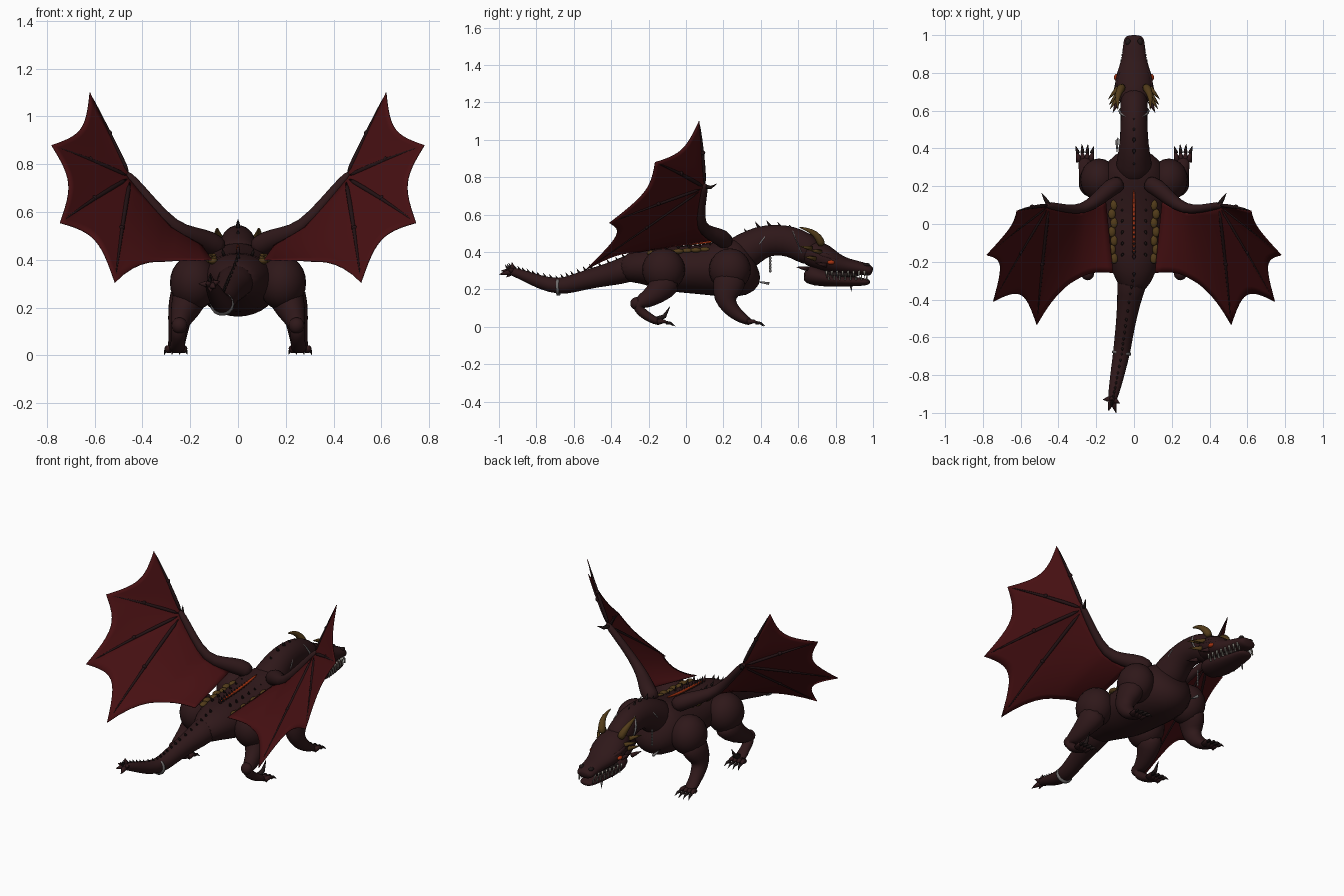
import bpy, bmesh, math
from mathutils import Vector

if "Cube" in bpy.data.objects:
    bpy.data.objects.remove(bpy.data.objects["Cube"])


def material(name, r, g, b):
    m = bpy.data.materials.new(name)
    m.use_nodes = True
    m.diffuse_color = (r, g, b, 1)
    bsdf = m.node_tree.nodes["Principled BSDF"]
    bsdf.inputs["Base Color"].default_value = (r, g, b, 1)
    bsdf.inputs["Roughness"].default_value = 0.8
    return m


HIDE = material("dark hide", .028, .009, .010)
SKIN = material("wing membrane", .062, .005, .006)
BONE = material("wing bone", .017, .006, .007)
GOLD = material("old gold", .085, .045, .010)
CLAW = material("black claw", .014, .008, .008)
EMBER = material("ember", .40, .035, .006)
TOOTH = material("tooth", .30, .28, .24)
STEEL = material("steel", .16, .15, .15)
X, Y, Z = Vector((1, 0, 0)), Vector((0, 1, 0)), Vector((0, 0, 1))
SIDES = (("left", 1), ("right", -1))


def finish(name, bm, mat, subdiv=0, smooth=True):
    bmesh.ops.recalc_face_normals(bm, faces=bm.faces[:])
    me = bpy.data.meshes.new(name)
    bm.to_mesh(me)
    bm.free()
    me.materials.append(mat)
    for p in me.polygons:
        p.use_smooth = smooth
    ob = bpy.data.objects.new(name, me)
    bpy.context.collection.objects.link(ob)
    if subdiv:
        ob.modifiers.new("Smooth", 'SUBSURF').levels = subdiv
        ob.modifiers["Smooth"].render_levels = subdiv
    return ob


def loft(name, rows, mat, sides=12, subdiv=1, ref=X):
    """Rings along a path; each row is x, y, z, width radius, height radius."""
    bm = bmesh.new()
    pts = [Vector(r[:3]) for r in rows]
    rings = []
    for i, r in enumerate(rows):
        t = (pts[min(i + 1, len(pts) - 1)] - pts[max(i - 1, 0)]).normalized()
        u = (ref - t * ref.dot(t)).normalized()
        w = t.cross(u)
        rings.append([bm.verts.new(pts[i] + u * r[3] * math.cos(a) + w * r[-1] * math.sin(a))
                      for a in (math.tau * k / sides for k in range(sides))])
    for a, b in zip(rings, rings[1:]):
        for k in range(sides):
            n = (k + 1) % sides
            bm.faces.new((a[k], a[n], b[n], b[k]))
    bm.faces.new(rings[0])
    bm.faces.new(rings[-1])
    return finish(name, bm, mat, subdiv)


def ball(name, centre, radii, mat):
    bm = bmesh.new()
    bmesh.ops.create_uvsphere(bm, u_segments=20, v_segments=12, radius=1)
    for v in bm.verts:
        v.co = Vector([c + q * r for c, q, r in zip(centre, v.co, radii)])
    return finish(name, bm, mat)


def spike(name, base, tip, r, mat, bend=(0, 0, 0), sides=6):
    a, b = Vector(base), Vector(tip)
    mid = (a + b) / 2 + Vector(bend)
    ref = X if abs((b - a).normalized().x) < .8 else Y
    return loft(name, [(*a, r), (*mid, r * .65), (*b, r * .06)], mat, sides, 0, ref)


def flip(s, rows):
    return [(s * r[0], *r[1:]) for r in rows]


# Torso, neck and tail
loft("torso", [(0, -.37, .30, .06, .06), (0, -.25, .33, .125, .095), (0, -.1, .31, .165, .125),
               (0, .05, .305, .175, .13), (0, .2, .31, .185, .155), (0, .3, .32, .165, .165),
               (0, .35, .34, .12, .13), (0, .37, .35, .05, .06)], HIDE, 16)
loft("neck", [(0, .24, .36, .11, .11), (0, .33, .41, .095, .10), (0, .4, .455, .082, .09),
              (0, .48, .467, .075, .085), (0, .56, .458, .072, .085), (0, .63, .425, .075, .085),
              (0, .70, .38, .075, .075)], HIDE, 14)
TAIL = [(0, -.26, .33, .1, .085), (-.02, -.36, .29, .07, .068), (-.04, -.5, .262, .055, .055),
        (-.055, -.6, .232, .05, .05), (-.065, -.68, .213, .047, .045), (-.085, -.78, .238, .04, .038),
        (-.1, -.86, .272, .034, .03), (-.115, -.93, .298, .025, .024), (-.12, -.96, .302, .012, .012)]
loft("tail", TAIL, HIDE, 12)
for i, (dx, dy, dz) in enumerate(((-.05, .0, .0), (.04, -.02, .01), (.02, -.07, -.02),
                                  (-.02, -.06, .0), (0, .0, .045), (0, -.03, -.035))):
    spike(f"tail_tip_spike_{i}", (-.115, -.925, .298), (-.115 + dx, -.93 + dy, .3 + dz), .02, HIDE)

# Tail spines and a pale ring
for i, row in enumerate(TAIL[:-1]):
    for j in range(3):
        p = Vector(row[:3]).lerp(Vector(TAIL[i + 1][:3]), j / 3)
        h = row[4] + (TAIL[i + 1][4] - row[4]) * j / 3
        spike(f"tail_spine_{i}_{j}", p + Z * (h - .012), p + Z * (h + .018) - Y * .018, .009, CLAW)
loft("tail_ring", [(-.065, -.675, .214, .05, .048), (-.067, -.69, .214, .05, .048)], STEEL, 14, 0)

# Glowing back seam and crest
for i in range(15):
    y = -.17 + i * .025
    spike(f"back_spine_{i}", (0, y, .425), (0, y - .02, .465), .010, CLAW if i % 2 else HIDE)
loft("back_seam", [(0, -.19, .433, .006), (0, -.05, .442, .009), (0, .08, .447, .009),
                   (0, .19, .466, .006)], EMBER, 8)
for i in range(6):
    y = .33 + i * .06
    z = (.515, .55, .558, .548, .535, .49)[i]
    spike(f"neck_spine_{i}", (0, y, z - .02), (0, y - .02, z + .012), .01, CLAW)

# Head
loft("skull", [(0, .61, .41, .05, .05), (0, .66, .40, .09, .075), (0, .74, .37, .105, .077),
               (0, .80, .335, .095, .057), (0, .87, .322, .066, .042), (0, .94, .313, .06, .036),
               (0, .985, .300, .055, .03), (0, .998, .296, .035, .018)], HIDE, 14)
loft("lower_jaw", [(0, .63, .29, .05, .05), (0, .69, .27, .09, .055), (0, .8, .248, .08, .035),
                   (0, .9, .242, .058, .026), (0, .965, .24, .048, .02), (0, .985, .24, .025, .01)],
     HIDE, 14)
loft("mouth", [(0, .68, .28, .08, .03), (0, .8, .28, .07, .025), (0, .93, .275, .04, .018)], CLAW, 10)
spike("chin_pendant", (-.045, .88, .235), (-.045, .885, .185), .008, STEEL)
for side, s in SIDES:
    ball(f"{side}_eye", (s * .09, .775, .345), (.016, .02, .012), EMBER)
    loft(f"{side}_brow", flip(s, [(.085, .70, .395, .015), (.088, .77, .372, .016),
                                  (.062, .83, .355, .008)]), HIDE, 8)
    ball(f"{side}_nostril", (s * .032, .965, .332), (.014, .018, .01), CLAW)
    loft(f"{side}_horn", flip(s, [(.06, .73, .43, .026), (.075, .71, .48, .022),
                                  (.09, .67, .515, .014), (.085, .60, .535, .002)]), GOLD, 10)
    for i, (y, z, out) in enumerate(((.72, .40, .045), (.69, .365, .04), (.67, .42, .035),
                                     (.65, .31, .02), (.75, .33, .015))):
        spike(f"{side}_cheek_spike_{i}", (s * .085, y, z), (s * (.092 + out), y - .06, z + .01),
              .014, GOLD if i < 3 else HIDE)
    for i in range(8):
        y = .75 + i * .029
        x = s * (.088 - i * .0055)
        spike(f"{side}_upper_tooth_{i}", (x, y, .30), (x, y + .003, .262), .007, TOOTH)
        spike(f"{side}_lower_tooth_{i}", (x * .95, y + .014, .25), (x, y + .014, .287), .006, TOOTH)

# Neck rings, chain and hanging blade
for i, (y, z, r, dy) in enumerate(((.395, .452, .087, -.004), (.595, .443, .086, .002))):
    loft(f"neck_wire_{i}", [(0, y, z, r * .95, r * 1.06), (0, y + .005, z + dy, r * .95, r * 1.06)],
         STEEL, 20, 0)
for i in range(6):
    ball(f"chain_link_{i}", (-.085, .45, .385 - i * .017), (.004, .007, .010), STEEL)
spike("hanging_blade", (-.09, .445, .232), (-.09, .375, .242), .009, STEEL)

# Legs
for side, s in SIDES:
    ball(f"{side}_shoulder", (s * .185, .235, .305), (.10, .112, .115), HIDE)
    loft(f"{side}_foreleg", flip(s, [(.20, .24, .29, .085, .10), (.235, .225, .2, .062, .085),
                                     (.245, .205, .15, .05, .062), (.25, .235, .10, .043, .045),
                                     (.255, .28, .06, .036, .034), (.26, .325, .032, .04, .024),
                                     (.26, .35, .025, .025, .016)]), HIDE)
    ball(f"{side}_thigh", (s * .185, -.12, .305), (.10, .115, .115), HIDE)
    loft(f"{side}_hind_leg", flip(s, [(.19, -.1, .27, .09, .105), (.22, -.13, .2, .065, .075),
                                      (.24, -.20, .15, .045, .05), (.245, -.255, .125, .035, .038),
                                      (.247, -.262, .10, .032, .03), (.25, -.215, .06, .028, .026),
                                      (.255, -.16, .03, .038, .022), (.255, -.13, .022, .025, .014)]),
         HIDE)
    ball(f"{side}_hock", (s * .245, -.265, .125), (.033, .033, .034), HIDE)
    spike(f"{side}_hind_spur", (s * .25, -.165, .035), (s * .25, -.085, .11), .02, CLAW, (0, .01, -.015))
    for foot, y in (("fore", .33), ("hind", -.15)):
        for i in range(4):
            d = (i - 1.5) * .024
            x = s * .26 + d
            spike(f"{side}_{foot}_toe_{i}", (s * .26 + d * .8, y, .026),
                  (x + d * .25, y + .062, .018), .018, HIDE, (0, 0, .008))
            spike(f"{side}_{foot}_claw_{i}", (x, y + .045, .022),
                  (x + d * .35, y + .098 - abs(d) * .4, .003), .011, CLAW, (0, 0, .008))


# Wings
SHOULDER, WRIST, BACK = Vector((.15, .13, .46)), Vector((.45, .10, .745)), Vector((.11, -.26, .40))
ELBOW = Vector((.28, .07, .54))
TIPS = [Vector(p) for p in ((.62, .07, 1.10), (.78, -.165, .88), (.745, -.41, .555), (.515, -.535, .305))]


def panel(bm, a0, a1, b0, b1, scallop, sag, lead=None, n=12):
    """Skin between two rays, with a hollow outer edge."""
    grid = []
    for j in range(n + 1):
        v = j / n
        arc = 4 * v * (1 - v)
        start = a0.lerp(b0, v)
        if lead:
            start = a0.lerp(lead, v * 2) if v < .5 else lead.lerp(b0, v * 2 - 1)
        end = a1.lerp(b1, v)
        row = []
        for i in range(n + 1):
            u = i / n
            p = start.lerp(end, u * (1 - scallop * arc))
            row.append(bm.verts.new(p + Vector((.0, .6, .5)) * sag * arc * math.sin(math.pi * u)))
        grid.append(row)
    for r, q in zip(grid, grid[1:]):
        for i in range(n):
            bm.faces.new((r[i], r[i + 1], q[i + 1], q[i]))


for side, s in SIDES:
    bm = bmesh.new()
    for a, b in zip(TIPS, TIPS[1:]):
        panel(bm, WRIST, a, WRIST, b, .17, .012)
    panel(bm, WRIST, TIPS[3], SHOULDER, BACK, .22, .01, ELBOW)
    bmesh.ops.remove_doubles(bm, verts=bm.verts[:], dist=.0005)
    for v in bm.verts:
        v.co.x *= s
    wing = finish(f"{side}_wing_membrane", bm, SKIN)
    mod = wing.modifiers.new("Thickness", 'SOLIDIFY')
    mod.thickness, mod.offset = .004, 0

    loft(f"{side}_wing_arm", flip(s, [(.06, .22, .44, .045), (.12, .20, .475, .052),
                                      (.19, .13, .50, .040), (.27, .075, .535, .030),
                                      (.36, .08, .64, .022), (.45, .10, .745, .022),
                                      (.47, .10, .765, .010)]), HIDE, 10, 1, Y)
    for i, tip in enumerate(TIPS):
        mid = WRIST.lerp(tip, .5) + Vector((.004, .006, .008))
        loft(f"{side}_wing_finger_{i}", flip(s, [(*WRIST, .014), (*mid, .009), (*tip, .003)]),
             BONE, 8, 1, Y)
        ball(f"{side}_finger_knuckle_{i}", (s * mid.x, mid.y, mid.z), (.012, .012, .012), BONE)
    spike(f"{side}_wing_thumb", (s * .45, .10, .75), (s * .49, .165, .765), .014, CLAW, (0, 0, -.012))
    # Gold scales by the wing root
    for i in range(7):
        ball(f"{side}_gold_scale_{i}", (s * (.105 + .012 * (i % 2)), .1 - i * .047, .413 - i * .003),
             (.02, .028, .014), GOLD)
    # Small studs along the back
    for i in range(6):
        spike(f"{side}_back_stud_{i}", (s * .06, .14 - i * .06, .42), (s * .066, .125 - i * .06, .448),
              .008, CLAW)
